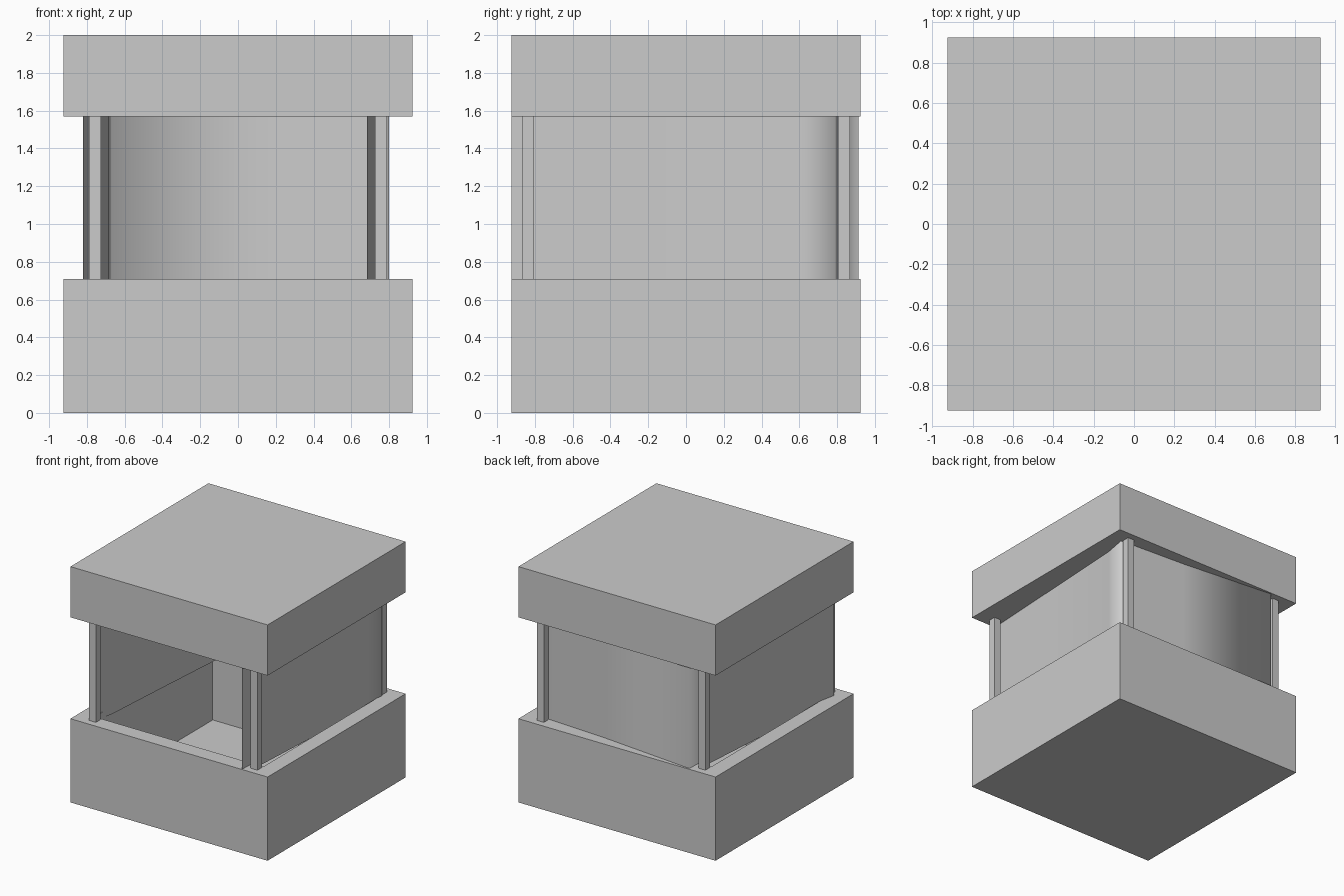
import bpy, bmesh

if "Cube" in bpy.data.objects:
    bpy.data.objects.remove(bpy.data.objects["Cube"])


def box(bm, lo, hi):
    # axis-aligned box between two corners
    verts = bmesh.ops.create_cube(bm, size=1.0)["verts"]
    for v in verts:
        v.co = [lo[i] + (v.co[i] + 0.5) * (hi[i] - lo[i]) for i in range(3)]
    return verts


def finish(bm, name, smooth=False):
    mesh = bpy.data.meshes.new(name)
    for f in bm.faces:
        f.smooth = smooth
    bm.to_mesh(mesh)
    bm.free()
    obj = bpy.data.objects.new(name, mesh)
    bpy.context.collection.objects.link(obj)
    return obj


W = 0.925          # half width of base and roof
Z_BASE, Z_ROOF, Z_TOP = 0.71, 1.57, 2.0

# base: block with a deep square pit
bm = bmesh.new()
box(bm, (-W, -W, 0), (W, W, Z_BASE))
bm.normal_update()
top = [f for f in bm.faces if f.normal.z > 0.9]
bmesh.ops.inset_region(bm, faces=top, thickness=0.19)
pit = bmesh.ops.extrude_face_region(bm, geom=top)
bmesh.ops.delete(bm, geom=top, context='FACES_ONLY')
for v in pit["geom"]:
    if isinstance(v, bmesh.types.BMVert):
        v.co.z = 0.08
bmesh.ops.recalc_face_normals(bm, faces=bm.faces)
finish(bm, "base")

# roof: solid slab
bm = bmesh.new()
box(bm, (-W, -W, Z_ROOF), (W, W, Z_TOP))
finish(bm, "roof")

# four corner posts
for sx, side in ((-1, "left"), (1, "right")):
    for sy, end in ((-1, "front"), (1, "back")):
        bm = bmesh.new()
        cx, cy, r = sx * 0.758, sy * 0.836, 0.032
        box(bm, (cx - r, cy - r, Z_BASE - 0.05), (cx + r, cy + r, Z_ROOF))
        finish(bm, f"post_{end}_{side}")

# curtain: thin sheet woven round the posts on three sides, open at the front
path = [(0.683, -0.925), (0.725, -0.15), (0.766, 0.60), (0.80, 0.79),
        (0.70, 0.80), (0.18, 0.83), (-0.67, 0.913), (-0.683, 0.66),
        (-0.73, 0.03), (-0.772, -0.58), (-0.82, -0.81)]
bm = bmesh.new()
rows = [[bm.verts.new((x, y, z)) for x, y in path] for z in (0.66, Z_ROOF)]
for i in range(len(path) - 1):
    bm.faces.new((rows[0][i], rows[0][i + 1], rows[1][i + 1], rows[1][i]))
finish(bm, "curtain", smooth=True)
